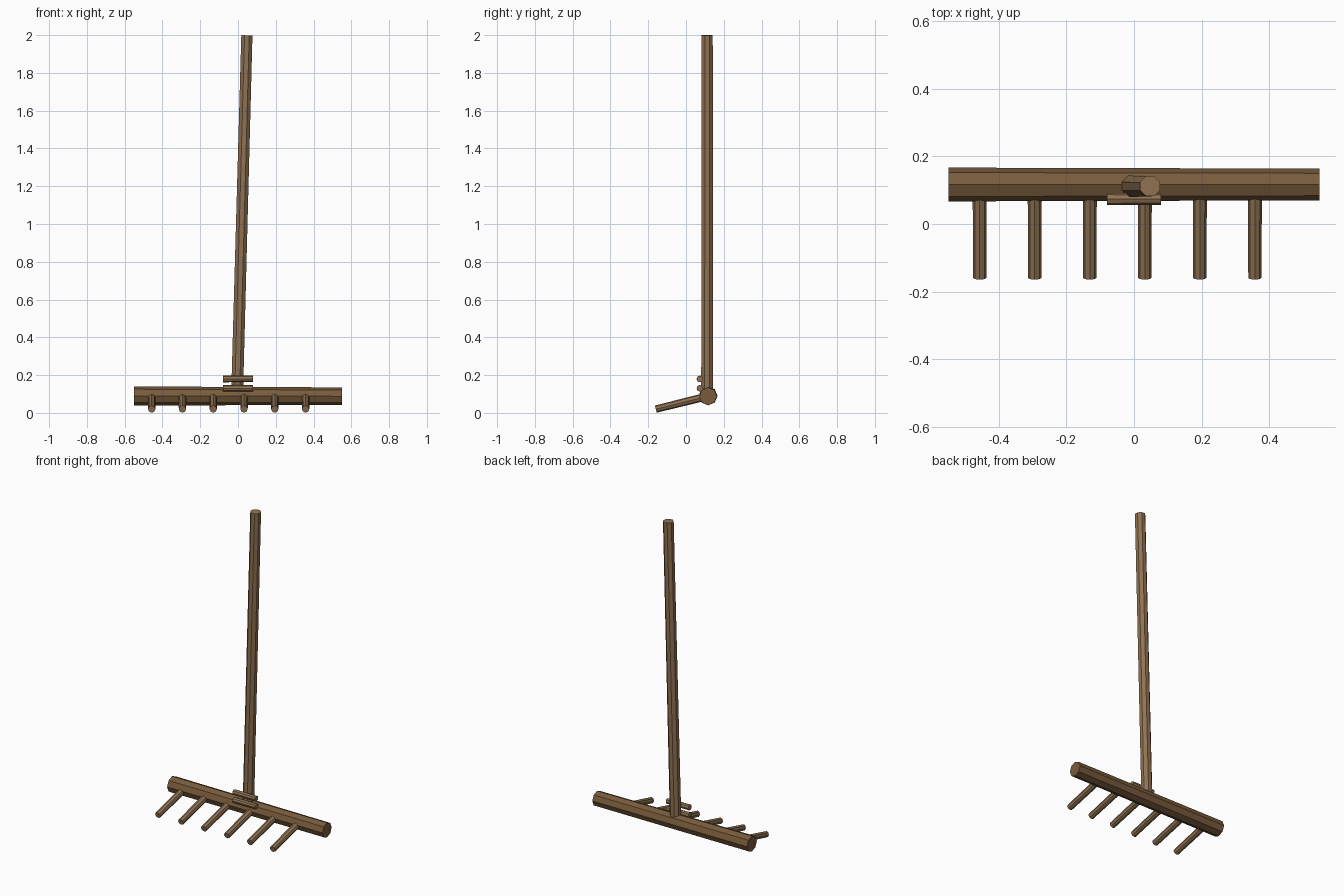
import bpy
from math import radians
from mathutils import Vector, Matrix

cube = bpy.data.objects.get("Cube")
if cube:
    bpy.data.objects.remove(cube, do_unlink=True)


def make_material(name, rgb):
    mat = bpy.data.materials.new(name)
    mat.use_nodes = True
    mat.diffuse_color = (*rgb, 1)
    mat.node_tree.nodes["Principled BSDF"].inputs["Base Color"].default_value = (*rgb, 1)
    return mat


def rod(name, start, end, r1, r2, sides, mat, spin=0):
    """Flat-sided, slightly tapered pole between two points."""
    start, end = Vector(start), Vector(end)
    axis = end - start
    bpy.ops.mesh.primitive_cone_add(vertices=sides, radius1=r1, radius2=r2, depth=axis.length)
    obj = bpy.context.object
    turn = axis.to_track_quat('Z', 'Y').to_matrix().to_4x4()
    obj.matrix_world = (Matrix.Translation((start + end) / 2) @ turn
                        @ Matrix.Rotation(radians(spin), 4, 'Z'))
    obj.name = name
    obj.data.materials.append(mat)
    return obj


light_wood = make_material("light wood", (0.28, 0.17, 0.085))
dark_wood = make_material("dark wood", (0.19, 0.105, 0.045))

# Crossbar and handle
rod("crossbar", (-0.55, 0.117, 0.09), (0.55, 0.117, 0.088), 0.05, 0.047, 8, dark_wood)
rod("handle", (-0.005, 0.112, 0.09), (0.047, 0.112, 1.999), 0.034, 0.032, 8, light_wood, 22.5)

# Short pegs bracing the joint
for i, z in enumerate((0.13, 0.18)):
    rod(f"brace_peg_{i + 1}", (-0.08, 0.074, z), (0.08, 0.074, z), 0.018, 0.017, 8, light_wood)

# Row of teeth sloping down to the ground
for i in range(6):
    x = -0.457 + 0.163 * i
    rod(f"tooth_{i + 1}", (x, 0.11, 0.087), (x, -0.16, 0.02), 0.021, 0.0195, 8, light_wood)
